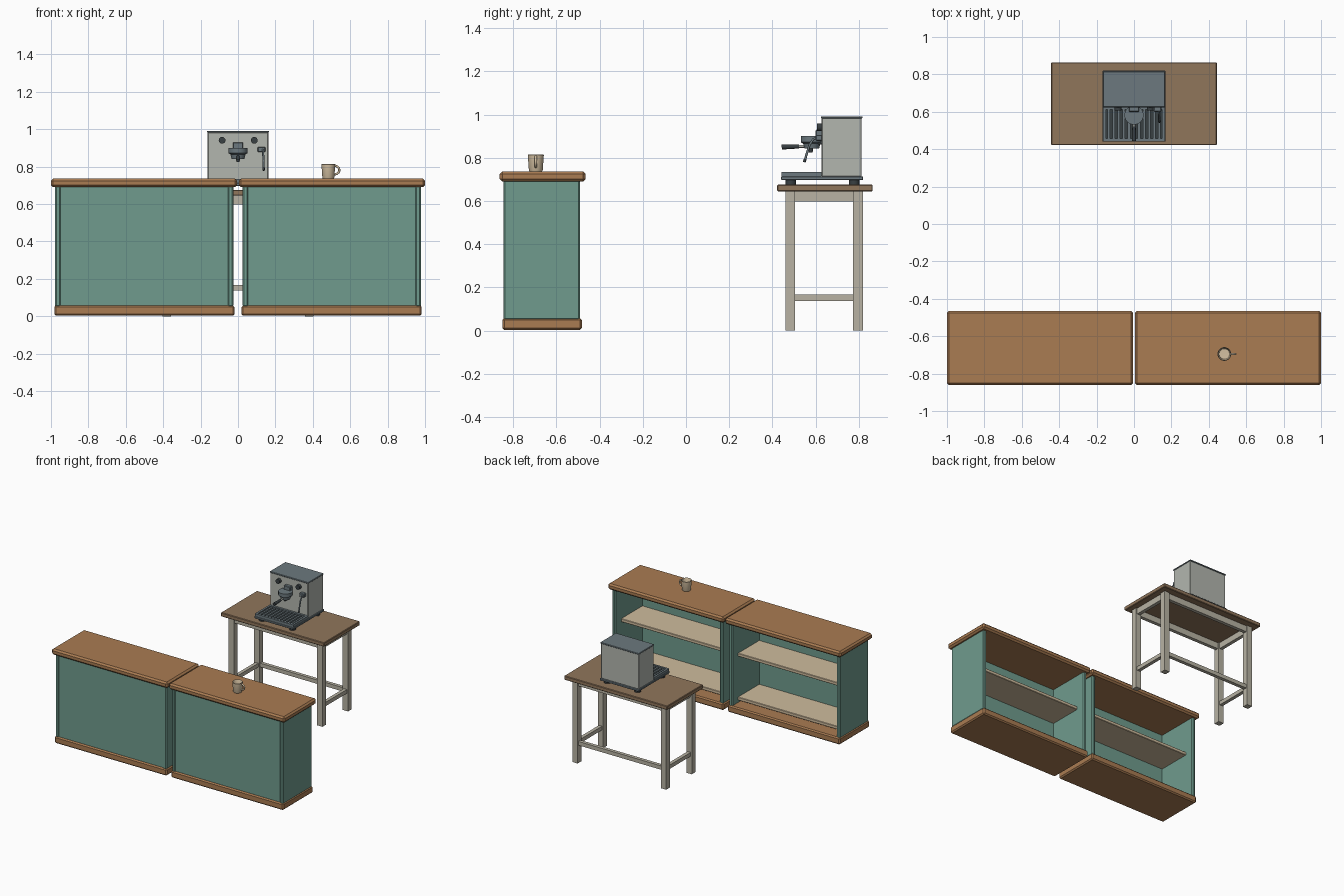
import bpy, bmesh, math
from mathutils import Vector

if "Cube" in bpy.data.objects:
    bpy.data.objects.remove(bpy.data.objects["Cube"])


def material(name, rgb):
    m = bpy.data.materials.new(name)
    m.diffuse_color = (*rgb, 1)
    m.use_nodes = True
    m.node_tree.nodes["Principled BSDF"].inputs["Base Color"].default_value = m.diffuse_color
    return m


WOOD = material("counter_wood", (.40, .20, .085))
TEAL = material("teal_paint", (.16, .33, .27))
SHELF = material("pale_wood", (.62, .50, .34))
TABLE = material("table_wood", (.28, .18, .105))
LEG = material("leg_paint", (.48, .45, .37))
STEEL = material("steel", (.45, .47, .43))
SLATE = material("slate_metal", (.15, .19, .21))
DARK = material("dark_plastic", (.04, .05, .055))
CREAM = material("ceramic", (.66, .53, .36))


def finish(bm, name, mat, bevel=0, smooth=False):
    bmesh.ops.recalc_face_normals(bm, faces=bm.faces)
    me = bpy.data.meshes.new(name)
    bm.to_mesh(me)
    bm.free()
    ob = bpy.data.objects.new(name, me)
    bpy.context.collection.objects.link(ob)
    me.materials.append(mat)
    if bevel:
        mod = ob.modifiers.new("edge", 'BEVEL')
        mod.width, mod.segments = bevel, 1
    if smooth:
        bpy.ops.object.select_all(action='DESELECT')
        ob.select_set(True)
        bpy.context.view_layer.objects.active = ob
        bpy.ops.object.shade_smooth_by_angle(angle=math.radians(35))
    return ob


def box(name, x, y, z, mat, bevel=0):
    """Box from (min, max) pairs."""
    bm = bmesh.new()
    bmesh.ops.create_cube(bm, size=1)
    for v in bm.verts:
        v.co = [(r[0] + r[1]) / 2 + c * (r[1] - r[0]) for r, c in zip((x, y, z), v.co)]
    return finish(bm, name, mat, bevel)


def rod(name, a, b, r1, mat, r2=None, sides=16):
    """Cylinder or cone between two points."""
    a, b = Vector(a), Vector(b)
    bm = bmesh.new()
    bmesh.ops.create_cone(bm, cap_ends=True, segments=sides, radius1=r1,
                          radius2=r1 if r2 is None else r2, depth=(b - a).length)
    q = (b - a).to_track_quat('Z', 'Y')
    for v in bm.verts:
        v.co = (a + b) / 2 + q @ v.co
    return finish(bm, name, mat, smooth=True)


def lathe(name, profile, centre, mat, sides=24):
    bm = bmesh.new()
    vs = [bm.verts.new((r, 0, z)) for r, z in profile]
    es = [bm.edges.new(p) for p in zip(vs, vs[1:])]
    bmesh.ops.spin(bm, geom=vs + es, cent=(0, 0, 0), axis=(0, 0, 1),
                   angle=math.tau, steps=sides)
    bmesh.ops.remove_doubles(bm, verts=bm.verts, dist=1e-5)
    bmesh.ops.translate(bm, verts=bm.verts, vec=centre)
    return finish(bm, name, mat, smooth=True)


def tube(name, points, r, mat):
    cu = bpy.data.curves.new(name, 'CURVE')
    cu.dimensions, cu.bevel_depth, cu.bevel_resolution = '3D', r, 2
    cu.use_fill_caps = True
    sp = cu.splines.new('POLY')
    sp.points.add(len(points) - 1)
    for p, co in zip(sp.points, points):
        p.co = (*co, 1)
    cu.materials.append(mat)
    ob = bpy.data.objects.new(name, cu)
    bpy.context.collection.objects.link(ob)


# Two counters, open at the back
for s, side in ((-1, "left"), (1, "right")):
    def span(a, b):
        return tuple(sorted((s * a, s * b)))
    box(f"{side}_counter_top", span(.005, 1), (-.862, -.464), (.69, .736), WOOD, .012)
    box(f"{side}_counter_base", span(.018, .982), (-.85, -.482), (.004, .058), WOOD, .009)
    box(f"{side}_inner_side", span(.025, .055), (-.845, -.49), (.05, .7), TEAL, .007)
    box(f"{side}_outer_side", span(.948, .978), (-.845, -.49), (.05, .7), TEAL, .007)
    box(f"{side}_front_panel", span(.05, .952), (-.84, -.82), (.05, .7), TEAL)
    for n, z in (("lower", .075), ("upper", .415)):
        box(f"{side}_{n}_shelf", span(.05, .952), (-.825, -.56), (z, z + .025), SHELF, .003)

# Work table
box("table_top", (-.443, .443), (.422, .864), (.645, .676), TABLE, .004)
for x in (-.403, .358):
    for y in (.46, .773):
        box("table_leg", (x, x + .045), (y, y + .045), (0, .65), LEG)
    for n, z0, z1 in (("apron", .598, .65), ("stretcher", .138, .168)):
        box(f"side_{n}", (x + .009, x + .036), (.5, .778), (z0, z1), LEG)
for y in (.469, .782):
    box("long_apron", (-.36, .36), (y, y + .027), (.598, .65), LEG)
box("back_stretcher", (-.36, .36), (.782, .809), (.138, .168), LEG)

# Coffee machine body
for x in (-.13, .13):
    for y in (.485, .778):
        rod("machine_foot", (x, y, .674), (x, y, .7), .024, DARK)
box("machine_base", (-.168, .168), (.44, .82), (.697, .714), SLATE, .003)
box("machine_body", (-.162, .162), (.628, .812), (.712, .984), STEEL, .003)
box("machine_lid", (-.166, .166), (.624, .817), (.982, .992), SLATE, .003)

# Drip tray with a rim and slats
box("tray_floor", (-.16, .16), (.445, .628), (.712, .718), DARK)
for x in (-.165, .149):
    box("tray_side_rim", (x, x + .016), (.442, .628), (.712, .734), SLATE)
for y in (.442, .612):
    box("tray_rim", (-.16, .16), (y, y + .016), (.712, .734), SLATE)
for i in range(11):
    x = -.135 + i * .027
    box("tray_slat", (x - .007, x + .007), (.455, .615), (.72, .731), SLATE)

# Front controls
for x in (-.085, .087):
    rod("control_knob", (x, .63, .941), (x, .607, .941), .018, DARK)

# Brew group and filter handle
box("group_mount", (-.028, .028), (.6, .63), (.862, .93), SLATE, .004)
lathe("group_head", [(0, .9), (.051, .9), (.051, .872), (.04, .866), (.034, .842), (0, .842)],
      (0, .582, 0), SLATE)
rod("handle_neck", (0, .56, .853), (0, .515, .853), .007, STEEL)
rod("filter_handle", (0, .522, .852), (0, .443, .85), .009, DARK, .012)
rod("brew_spout", (0, .578, .845), (0, .578, .825), .011, DARK, .008)

# Steam wand
box("steam_block", (.105, .146), (.6, .63), (.878, .906), SLATE, .004)
tube("steam_wand", [(.132, .612, .895), (.134, .588, .885), (.135, .572, .86),
                    (.137, .556, .81), (.137, .55, .785)], .0055, SLATE)
rod("steam_tip", (.137, .552, .795), (.137, .547, .78), .0065, DARK)

# Mug with handle
lathe("mug", [(0, .736), (.029, .736), (.032, .742), (.037, .812), (.035, .815),
              (.032, .81), (.028, .745), (0, .744)], (.483, -.695, 0), CREAM)
tube("mug_handle", [(.512 + .03 * math.sin(a), -.695, .782 + .024 * math.cos(a))
                    for a in [math.pi * i / 10 for i in range(11)]], .006, CREAM)
